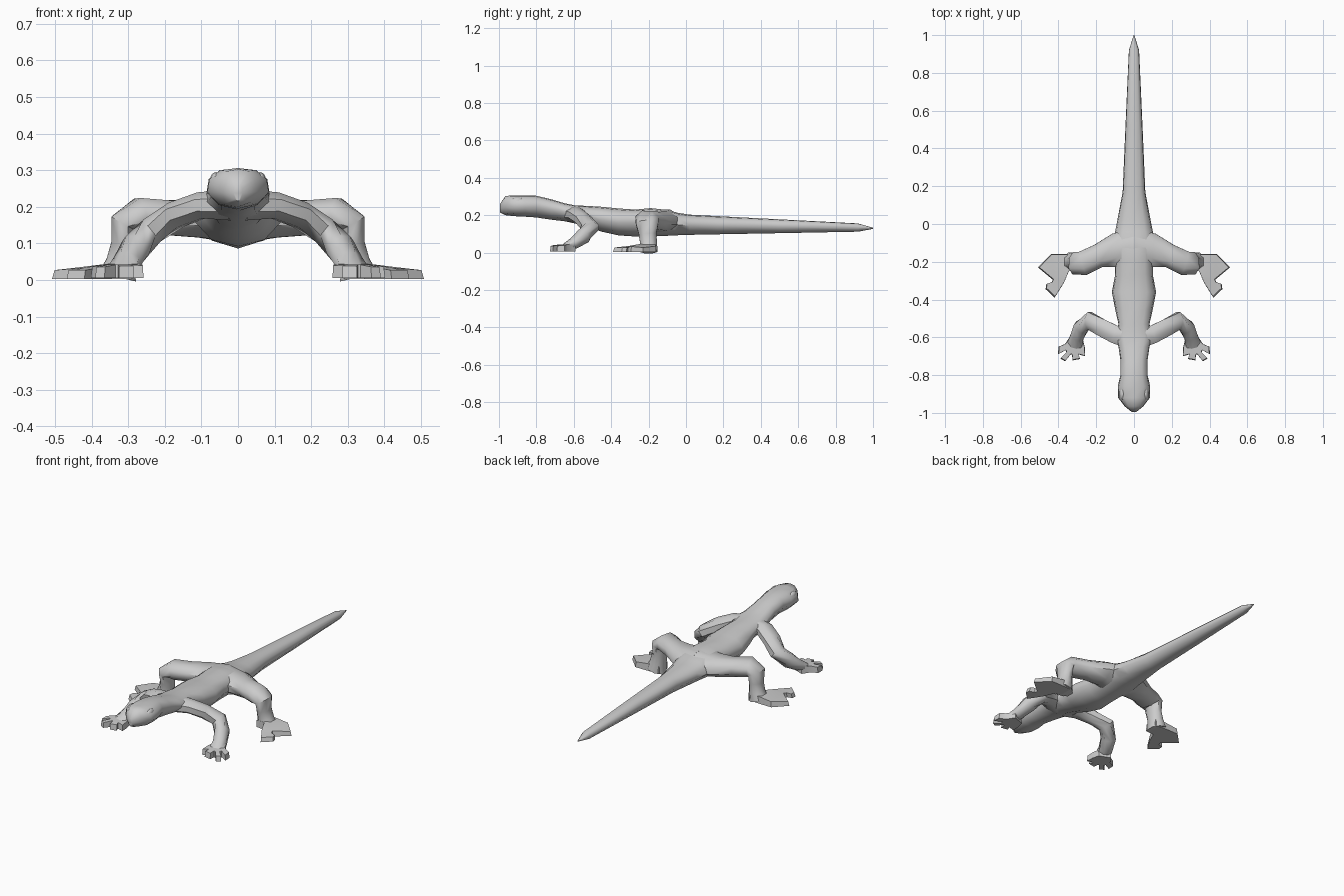
import bpy, bmesh
from mathutils import Vector


def finish(name, bm, mirror=False, angle=0.9):
    bmesh.ops.recalc_face_normals(bm, faces=bm.faces)
    me = bpy.data.meshes.new(name)
    bm.to_mesh(me)
    bm.free()
    ob = bpy.data.objects.new(name, me)
    bpy.context.collection.objects.link(ob)
    if mirror:
        ob.modifiers.new("mirror", 'MIRROR').use_mirror_merge = False
    bpy.ops.object.select_all(action='DESELECT')
    ob.select_set(True)
    bpy.context.view_layer.objects.active = ob
    bpy.ops.object.shade_smooth_by_angle(angle=angle)
    return ob


def loft(bm, rings):
    loops = [[bm.verts.new(p) for p in r] for r in rings]
    n = len(loops[0])
    for a, b in zip(loops, loops[1:]):
        for i in range(n):
            j = (i + 1) % n
            bm.faces.new((a[i], a[j], b[j], b[i]))
    bm.faces.new(loops[0])
    bm.faces.new(loops[-1])


def limb(name, stations, ref):
    # station: x, y, z, radius along ref, radius across it
    pts = [Vector(s[:3]) for s in stations]
    unit = [(1, .35), (.45, .95), (-.45, .95), (-1, .35),
            (-1, -.35), (-.45, -.95), (.45, -.95), (1, -.35)]
    rings = []
    for i, s in enumerate(stations):
        t = (pts[min(i + 1, len(pts) - 1)] - pts[max(i - 1, 0)]).normalized()
        u = (ref - t * ref.dot(t)).normalized()
        v = t.cross(u)
        rings.append([pts[i] + u * s[3] * a + v * s[4] * b for a, b in unit])
    bm = bmesh.new()
    loft(bm, rings)
    return finish(name, bm, True)


def foot(name, outline, low, ankle, rise):
    # flat outline, top slightly drawn in and raised near the ankle
    c = Vector(ankle)
    bottom = [(x, y, low) for x, y in outline]
    top = []
    for x, y in outline:
        p = Vector((x, y))
        q = p.lerp(c, .04)
        top.append((q.x, q.y, low + .024 + max(0, rise * (1 - (p - c).length / .16))))
    bm = bmesh.new()
    loft(bm, [bottom, top])
    # instep cone up to the ankle
    face = max(bm.faces, key=lambda f: f.calc_center_median().z)
    bmesh.ops.triangulate(bm, faces=[f for f in bm.faces if len(f.verts) > 4])
    return finish(name, bm, True, .7)


# Head, trunk and tail: y, half width, bottom, widest height, top
body = [(-.995, .012, .215, .24, .26), (-.965, .05, .20, .245, .303),
        (-.92, .084, .195, .245, .306), (-.86, .086, .192, .245, .306),
        (-.80, .072, .188, .25, .304), (-.72, .072, .176, .235, .285),
        (-.65, .082, .168, .22, .264), (-.59, .10, .155, .21, .252),
        (-.53, .082, .138, .20, .25), (-.45, .10, .112, .18, .245),
        (-.36, .117, .092, .165, .236), (-.27, .10, .086, .165, .23),
        (-.19, .10, .086, .165, .238), (-.10, .115, .09, .16, .228),
        (-.04, .10, .093, .155, .212), (.02, .088, .095, .15, .203),
        (.17, .06, .098, .145, .195), (.50, .046, .104, .14, .178),
        (.92, .027, .112, .133, .156), (1.0, .002, .127, .13, .133)]
half = [(0, 1), (.58, .9), (.93, .5), (1, -.1), (.62, -.75)]
section = half + [(0, -1)] + [(-x, z) for x, z in half[:0:-1]]
bm = bmesh.new()
loft(bm, [[(x * w, y, m + z * ((t - m) if z > 0 else (m - b))) for x, z in section]
          for y, w, b, m, t in body])
finish("body", bm)

# Brow bumps
bm = bmesh.new()
bmesh.ops.create_uvsphere(bm, u_segments=8, v_segments=6, radius=1)
for v in bm.verts:
    v.co = Vector((.06 + v.co.x * .016, -.90 + v.co.y * .035, .275 + v.co.z * .02))
finish("brow", bm, True)

# Legs
limb("front_leg", [(.02, -.60, .205, .042, .065), (.10, -.585, .204, .036, .05),
                   (.17, -.55, .178, .036, .048), (.235, -.512, .135, .038, .048),
                   (.28, -.548, .088, .04, .042), (.303, -.60, .05, .03, .038),
                   (.318, -.655, .025, .016, .045)], Vector((0, 0, 1)))
limb("hind_leg", [(.0, -.14, .165, .12, .07), (.10, -.14, .168, .09, .055),
                  (.19, -.17, .17, .062, .05), (.27, -.208, .176, .064, .05),
                  (.312, -.208, .155, .06, .04), (.312, -.205, .10, .047, .036),
                  (.32, -.20, .05, .045, .042), (.33, -.20, .008, .048, .055)],
     Vector((0, 1, 0)))

# Feet with toes
foot("front_foot", [(.27, -.615), (.335, -.59), (.365, -.635), (.40, -.65),
                    (.402, -.69), (.362, -.668), (.358, -.68), (.39, -.712),
                    (.365, -.727), (.335, -.69), (.328, -.692), (.325, -.722),
                    (.285, -.715), (.295, -.69), (.258, -.70), (.26, -.655)],
     .006, (.31, -.63), .02)
foot("hind_foot", [(.29, -.245), (.29, -.165), (.36, -.16), (.44, -.16), (.508, -.23),
                   (.43, -.295), (.437, -.312), (.465, -.32), (.468, -.345),
                   (.42, -.39), (.37, -.31), (.345, -.25)],
     .003, (.34, -.21), .025)
